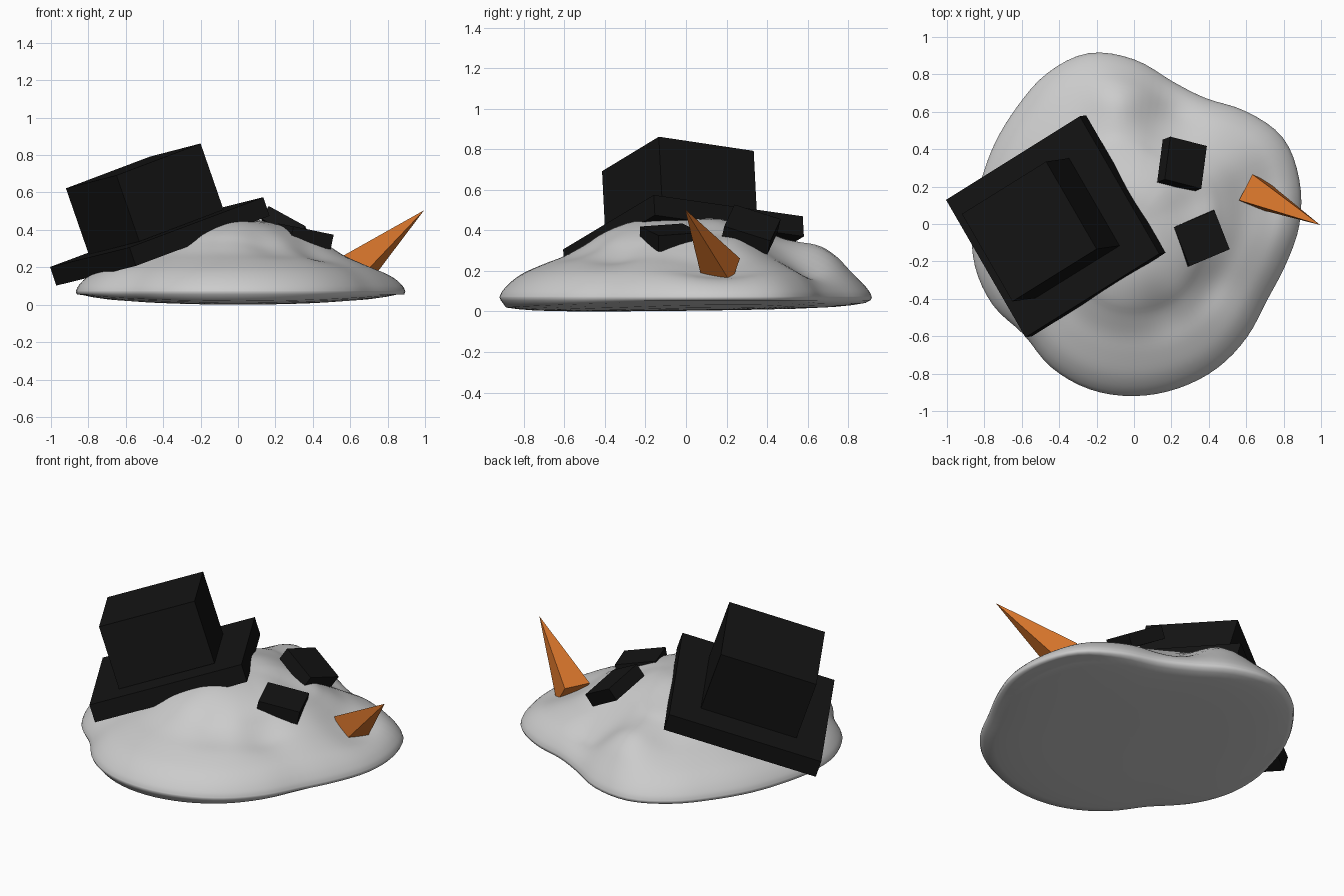
import bpy, bmesh
from math import sin, cos, pi, exp, floor
from mathutils import Vector, Matrix

if "Cube" in bpy.data.objects:
    bpy.data.objects.remove(bpy.data.objects["Cube"])


def material(name, rgb):
    m = bpy.data.materials.new(name)
    m.diffuse_color = (*rgb, 1)
    m.use_nodes = True
    m.node_tree.nodes["Principled BSDF"].inputs["Base Color"].default_value = m.diffuse_color
    return m


black = material("black", (0.007, 0.007, 0.007))
orange = material("orange", (0.69, 0.18, 0.025))


def add_object(name, bm, mat=None, smooth=False):
    bmesh.ops.recalc_face_normals(bm, faces=bm.faces)
    mesh = bpy.data.meshes.new(name)
    bm.to_mesh(mesh)
    bm.free()
    for p in mesh.polygons:
        p.use_smooth = smooth
    if mat:
        mesh.materials.append(mat)
    ob = bpy.data.objects.new(name, mesh)
    bpy.context.collection.objects.link(ob)
    return ob


def box(name, top, u, v, depth):
    """Tilted box: centre of its top face, two edge vectors, depth below the top."""
    top, u, v = Vector(top), Vector(u), Vector(v)
    n = u.cross(v).normalized()
    if n.z < 0:
        n = -n
    m = Matrix((u, v, n * depth)).transposed().to_4x4()
    m.translation = top - n * depth / 2
    bm = bmesh.new()
    bmesh.ops.create_cube(bm, size=1, matrix=m)
    return add_object(name, bm, black)


def spline(p0, p1, p2, p3, f):
    return p1 + 0.5 * f * (p2 - p0 + f * (2 * p0 - 5 * p1 + 4 * p2 - p3
                                          + f * (3 * (p1 - p2) + p3 - p0)))


# Melted puddle: outline radius every 15 degrees, height against relative radius
RADII = [.885, .915, .92, .85, .775, .79, .88, .945, .93, .885, .86, .85,
         .865, .88, .87, .835, .885, .915, .92, .91, .89, .855, .82, .84]
PROFILE = [(0, .45), (.2, .44), (.43, .385), (.54, .33), (.65, .275), (.76, .235),
           (.87, .19), (.94, .145), (.985, .1), (1, .07)]
# Bumps and hollows: x, y, width, height
BUMPS = [(-.08, .66, .16, .075), (.38, -.33, .13, -.035), (.16, -.46, .12, -.03),
         (.24, .62, .13, -.04), (.30, .12, .12, -.03), (.68, .16, .2, -.045),
         (.08, .2, .15, .02), (-.6, .05, .25, -.025), (-.02, -.28, .15, .02)]


def outline(a):
    k = a / (2 * pi) * 24
    i = floor(k)
    return spline(*[RADII[(i + j) % 24] for j in (-1, 0, 1, 2)], k - i)


def top_height(x, y, z, t):
    fade = min(1, (1 - t) * 6)
    return z + fade * sum(h * exp(-((x - bx) ** 2 + (y - by) ** 2) / (w * w))
                          for bx, by, w, h in BUMPS)


def under_height(x, y, t):
    return 0.045 * x * x + 0.01 * (y + 0.6) ** 2 + 0.025 * t ** 8


SEG = 96
rings = []
for i in range(len(PROFILE) - 1):
    p = [Vector(PROFILE[max(0, min(len(PROFILE) - 1, i + j))]) for j in (-1, 0, 1, 2)]
    rings += [(*spline(*p, s / 4), False) for s in range(4)]
rings = rings[1:] + [(1, .07, False), (.993, .055, False)]
rings += [(t, 0, True) for t in (.965, .9, .8, .6, .4, .2)]

bm = bmesh.new()
loops = []
for t, z, under in rings:
    loop = []
    for s in range(SEG):
        a = 2 * pi * s / SEG
        r = t * outline(a)
        x, y = r * cos(a), r * sin(a)
        h = under_height(x, y, t) if under else top_height(x, y, z, t)
        loop.append(bm.verts.new((x, y, h)))
    loops.append(loop)
peak = bm.verts.new((0, 0, top_height(0, 0, .45, 0)))
base = bm.verts.new((0, 0, under_height(0, 0, 0)))
for s in range(SEG):
    n = (s + 1) % SEG
    bm.faces.new((peak, loops[0][s], loops[0][n]))
    bm.faces.new((base, loops[-1][n], loops[-1][s]))
    for a, b in zip(loops, loops[1:]):
        bm.faces.new((a[s], b[s], b[n], a[n]))
add_object("melted_body", bm, smooth=True)

# Square hat, tilted back
box("hat_brim", (-.435, -.015, .388), (.715, .447, .268), (.425, -.735, .105), .105)
box("hat_crown", (-.56, -.04, .742), (.45, .28, .17), (.27, -.468, .07), .375)

# Coal eyes
box("eye_left", (.277, .328, .438), (.195, -.05, -.107), (.03, .228, -.072), .08)
box("eye_right", (.363, -.076, .404), (.215, .091, -.045), (.082, -.209, -.015), .08)

# Four-sided carrot nose
root, tip = Vector((.64, .175, .2)), Vector((.995, -.005, .505))
d = (tip - root).normalized()
h = Vector((-d.y, d.x, 0)).normalized()
if h.y < 0:
    h = -h
w = d.cross(h)
bm = bmesh.new()
corners = [bm.verts.new(root + .078 * (i * h + j * w))
           for i, j in ((1, 1), (-1, 1), (-1, -1), (1, -1))]
apex = bm.verts.new(tip)
bm.faces.new(corners)
for i in range(4):
    bm.faces.new((corners[i], corners[(i + 1) % 4], apex))
add_object("carrot_nose", bm, orange)
